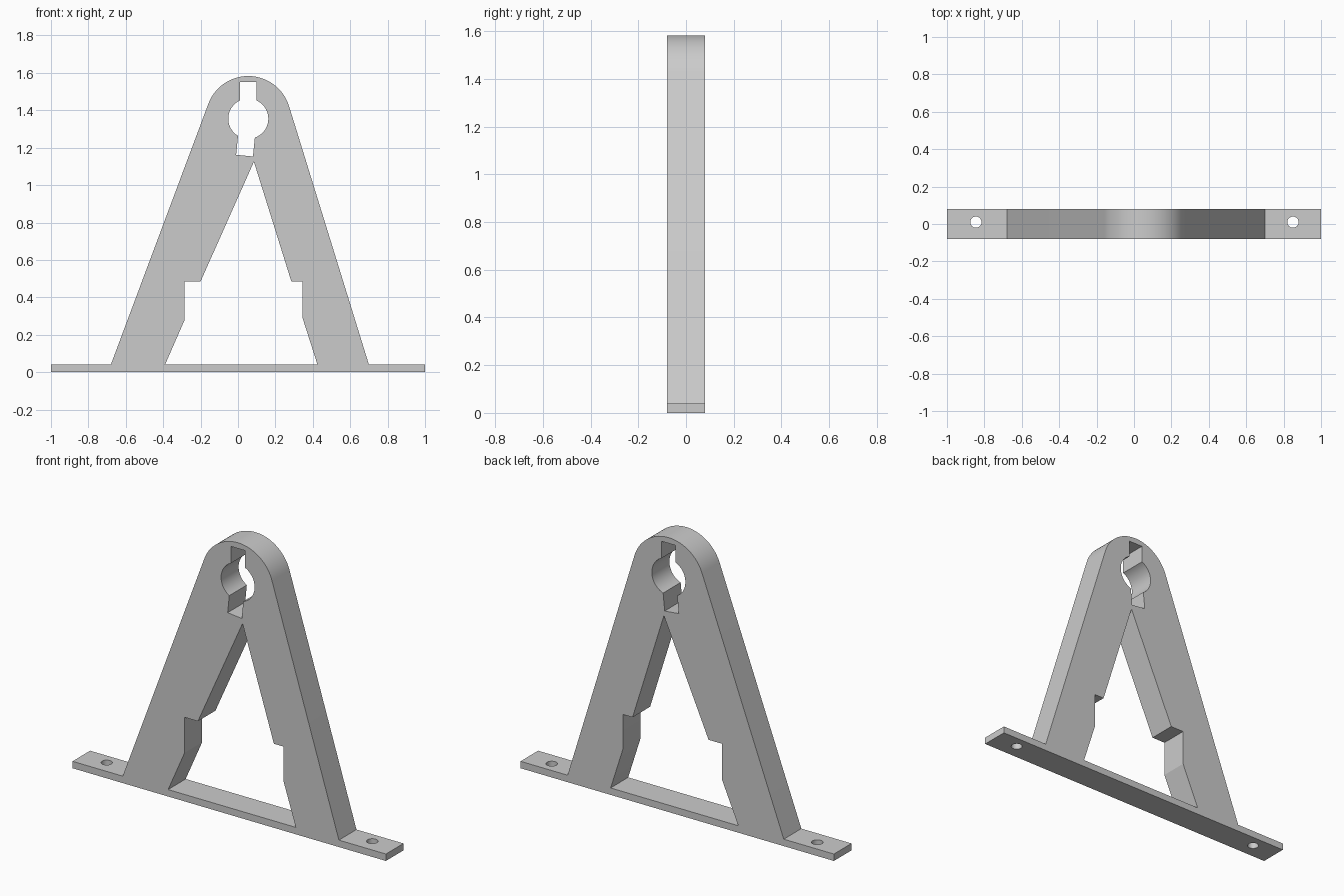
import bpy, bmesh
from math import sin, cos, radians, pi, asin, atan2, degrees

cube = bpy.data.objects.get("Cube")
if cube:
    bpy.data.objects.remove(cube, do_unlink=True)

HALF_DEPTH = 0.08
CENTRE = (0.055, 1.355)

grey = bpy.data.materials.new("plain grey")
grey.use_nodes = True
colour = (0.6, 0.6, 0.6, 1)
grey.diffuse_color = colour
grey.node_tree.nodes["Principled BSDF"].inputs["Base Color"].default_value = colour


def arc(radius, start, end, steps):
    """Points round the bore centre, angles in degrees."""
    pts = []
    for i in range(steps + 1):
        a = radians(start + (end - start) * i / steps)
        pts.append((CENTRE[0] + radius * cos(a), CENTRE[1] + radius * sin(a)))
    return pts


def bore_angle(x, z):
    return degrees(atan2(z - CENTRE[1], x - CENTRE[0])) % 360


# Outer silhouette: foot bar, sloping legs and rounded head
outline = [(-1, 0), (1, 0), (1, 0.04), (0.70, 0.04)]
outline += arc(0.228, 17.3, 159.2, 40)
outline += [(-0.68, 0.04), (-1, 0.04)]

# Stepped opening between the legs
opening = [(-0.39, 0.04), (-0.285, 0.28), (-0.285, 0.485), (-0.2, 0.485),
           (0.085, 1.125), (0.285, 0.485), (0.345, 0.485), (0.345, 0.29),
           (0.425, 0.04)]

# Round bore with a key slot above and a slightly tilted one below
R = 0.107
keyhole = [(0.1, 1.55), (0.01, 1.55)]
keyhole += arc(R, bore_angle(0.01, 1.452), bore_angle(0.0, 1.263), 24)
keyhole += [(-0.01, 1.162), (0.08, 1.153)]
keyhole += arc(R, bore_angle(0.09, 1.254) - 360, bore_angle(0.1, 1.452), 24)

# Fill the profile and extrude it to a solid
curve = bpy.data.curves.new("bracket_profile", "CURVE")
curve.dimensions = "2D"
curve.fill_mode = "BOTH"
curve.extrude = HALF_DEPTH
for loop in (outline, opening, keyhole):
    spline = curve.splines.new("POLY")
    spline.points.add(len(loop) - 1)
    for point, (x, z) in zip(spline.points, loop):
        point.co = (x, z, 0, 1)
    spline.use_cyclic_u = True

bracket = bpy.data.objects.new("bracket_frame", curve)
bracket.rotation_euler.x = pi / 2
bpy.context.collection.objects.link(bracket)
bpy.ops.object.select_all(action="DESELECT")
bracket.select_set(True)
bpy.context.view_layer.objects.active = bracket
bpy.ops.object.convert(target="MESH")
bracket = bpy.context.object
bpy.ops.object.transform_apply(location=False, rotation=True, scale=False)

# Weld the walls to the faces
bm = bmesh.new()
bm.from_mesh(bracket.data)
bmesh.ops.remove_doubles(bm, verts=bm.verts, dist=0.0001)
bmesh.ops.recalc_face_normals(bm, faces=bm.faces)
bm.to_mesh(bracket.data)
bm.free()
bracket.data.materials.clear()
bracket.data.materials.append(grey)

# Screw holes through the two ends of the foot
for side, x in (("right", -0.845), ("left", 0.85)):
    bpy.ops.mesh.primitive_cylinder_add(vertices=32, radius=0.03, depth=0.2,
                                        location=(x, 0.01, 0.02))
    cutter = bpy.context.object
    cutter.name = side + "_hole_cutter"
    cutter.hide_render = True
    cutter.data.materials.append(grey)
    bpy.context.view_layer.objects.active = bracket
    mod = bracket.modifiers.new(side + "_screw_hole", "BOOLEAN")
    mod.operation = "DIFFERENCE"
    mod.solver = "EXACT"
    mod.object = cutter
    bpy.ops.object.modifier_apply(modifier=mod.name)
    bpy.data.objects.remove(cutter, do_unlink=True)

bpy.ops.object.select_all(action="DESELECT")
bracket.select_set(True)
bpy.context.view_layer.objects.active = bracket
bpy.ops.object.shade_smooth_by_angle(angle=radians(20))
